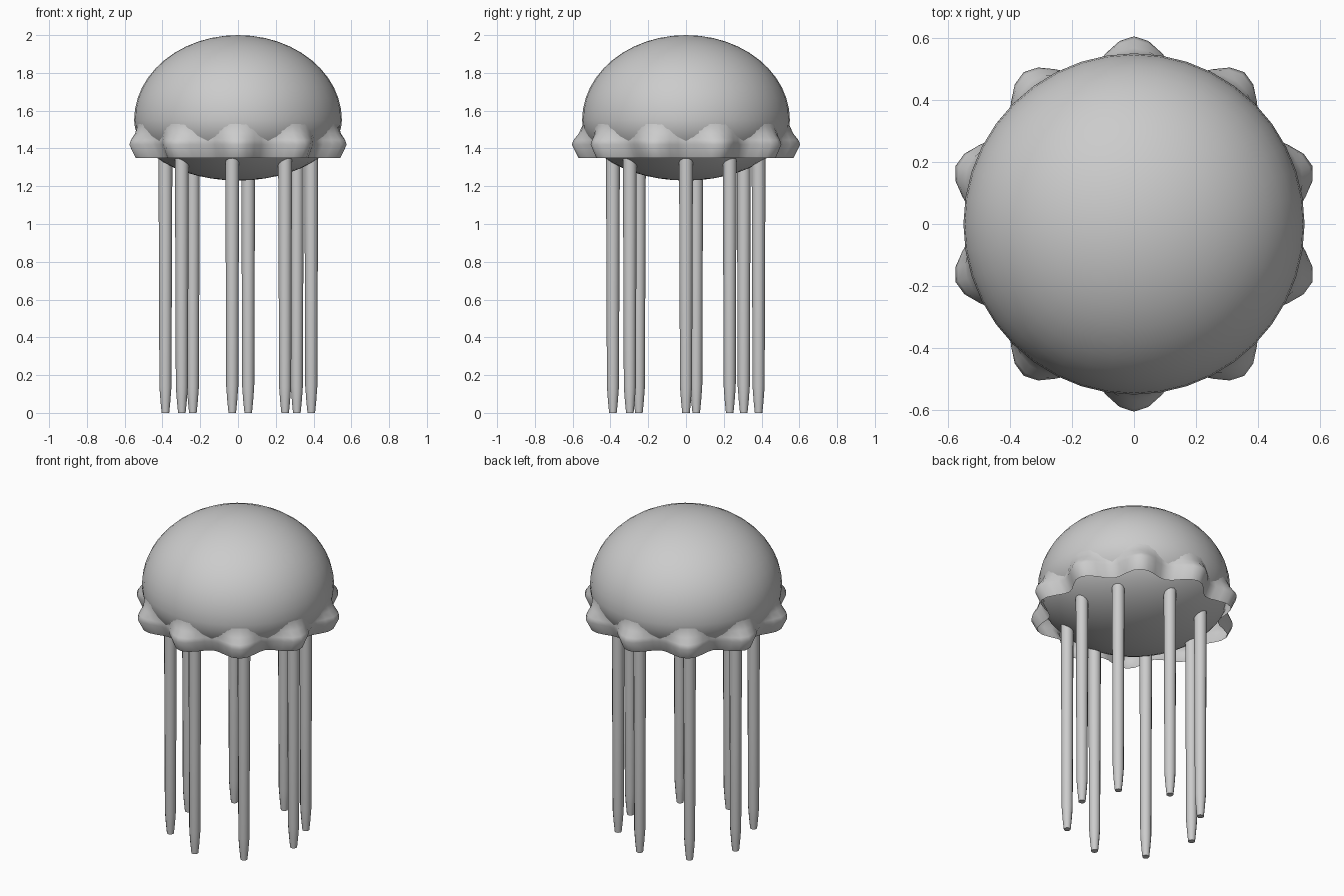
import bpy, bmesh
from math import sin, cos, pi, radians

if "Cube" in bpy.data.objects:
    bpy.data.objects.remove(bpy.data.objects["Cube"])


def make_object(name, bm, angle=60):
    bmesh.ops.recalc_face_normals(bm, faces=bm.faces)
    me = bpy.data.meshes.new(name)
    bm.to_mesh(me)
    bm.free()
    ob = bpy.data.objects.new(name, me)
    bpy.context.collection.objects.link(ob)
    bpy.ops.object.select_all(action='DESELECT')
    ob.select_set(True)
    bpy.context.view_layer.objects.active = ob
    bpy.ops.object.shade_smooth_by_angle(angle=radians(angle))
    return ob


def loft(bm, rings, caps=False):
    loops = [[bm.verts.new(p) for p in ring] for ring in rings]
    n = len(loops[0])
    for a, b in zip(loops, loops[1:]):
        for i in range(n):
            j = (i + 1) % n
            bm.faces.new((a[i], a[j], b[j], b[i]))
    if caps:
        bm.faces.new(loops[0])
        bm.faces.new(loops[-1])


# Bell: sphere with a flatter underside
bm = bmesh.new()
bmesh.ops.create_uvsphere(bm, u_segments=40, v_segments=24, radius=1)
for v in bm.verts:
    x, y, z = v.co
    v.co = (x * 0.55, y * 0.55, 1.55 + z * (0.45 if z > 0 else 0.32))
make_object("bell", bm)

# Frilled skirt: open sheet with ten lobes; each row is z, mean radius, wave depth
N = 80
profile = [(1.56, 0.543, 0.0), (1.52, 0.541, 0.008), (1.48, 0.542, 0.025),
           (1.445, 0.555, 0.04), (1.42, 0.56, 0.045), (1.35, 0.525, 0.045)]
rings = []
for z, r, amp in profile:
    ring = []
    for i in range(N):
        a = 2 * pi * i / N
        rad = r - amp * cos(10 * a)
        ring.append((rad * cos(a), rad * sin(a), z))
    rings.append(ring)
bm = bmesh.new()
loft(bm, rings)
make_object("frilled_skirt", bm)

# Tentacles: eight tapered rods, unevenly spaced on a ring
for k, deg in enumerate((0, 36.6, 82, 128, 172, 220, 265.5, 310)):
    cx, cy = 0.388 * cos(radians(deg)), 0.388 * sin(radians(deg))
    rings = [[(cx + r * cos(2 * pi * i / 12), cy + r * sin(2 * pi * i / 12), z)
              for i in range(12)]
             for z, r in ((0, 0.02), (0.06, 0.026), (0.14, 0.032),
                          (0.7, 0.034), (1.4, 0.037))]
    bm = bmesh.new()
    loft(bm, rings, caps=True)
    make_object(f"tentacle_{k + 1}", bm)
